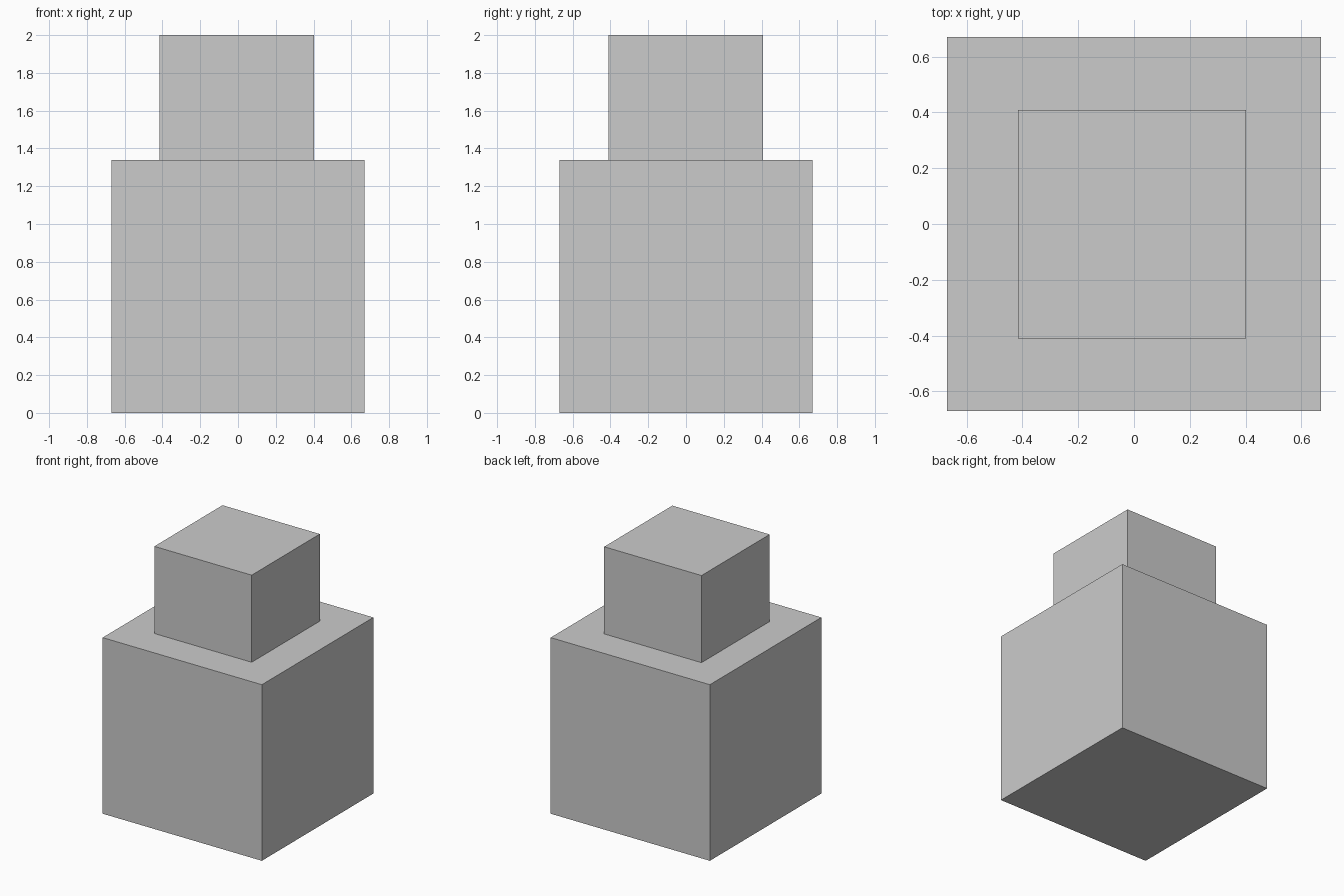
import bpy

if "Cube" in bpy.data.objects:
    bpy.data.objects.remove(bpy.data.objects["Cube"])


def box(name, x, y, z):
    """Add a box spanning the given (min, max) ranges."""
    spans = (x, y, z)
    bpy.ops.mesh.primitive_cube_add(size=1, location=[(a + b) / 2 for a, b in spans])
    obj = bpy.context.object
    obj.name = name
    obj.scale = [b - a for a, b in spans]
    bpy.ops.object.transform_apply(location=False, rotation=False, scale=True)
    return obj


# Large lower cube
box("base_block", (-0.669, 0.669), (-0.669, 0.669), (0, 1.338))

# Smaller cube, sunk slightly into the base and a touch off centre
box("top_block", (-0.416, 0.402), (-0.41, 0.408), (1.182, 2.0))
